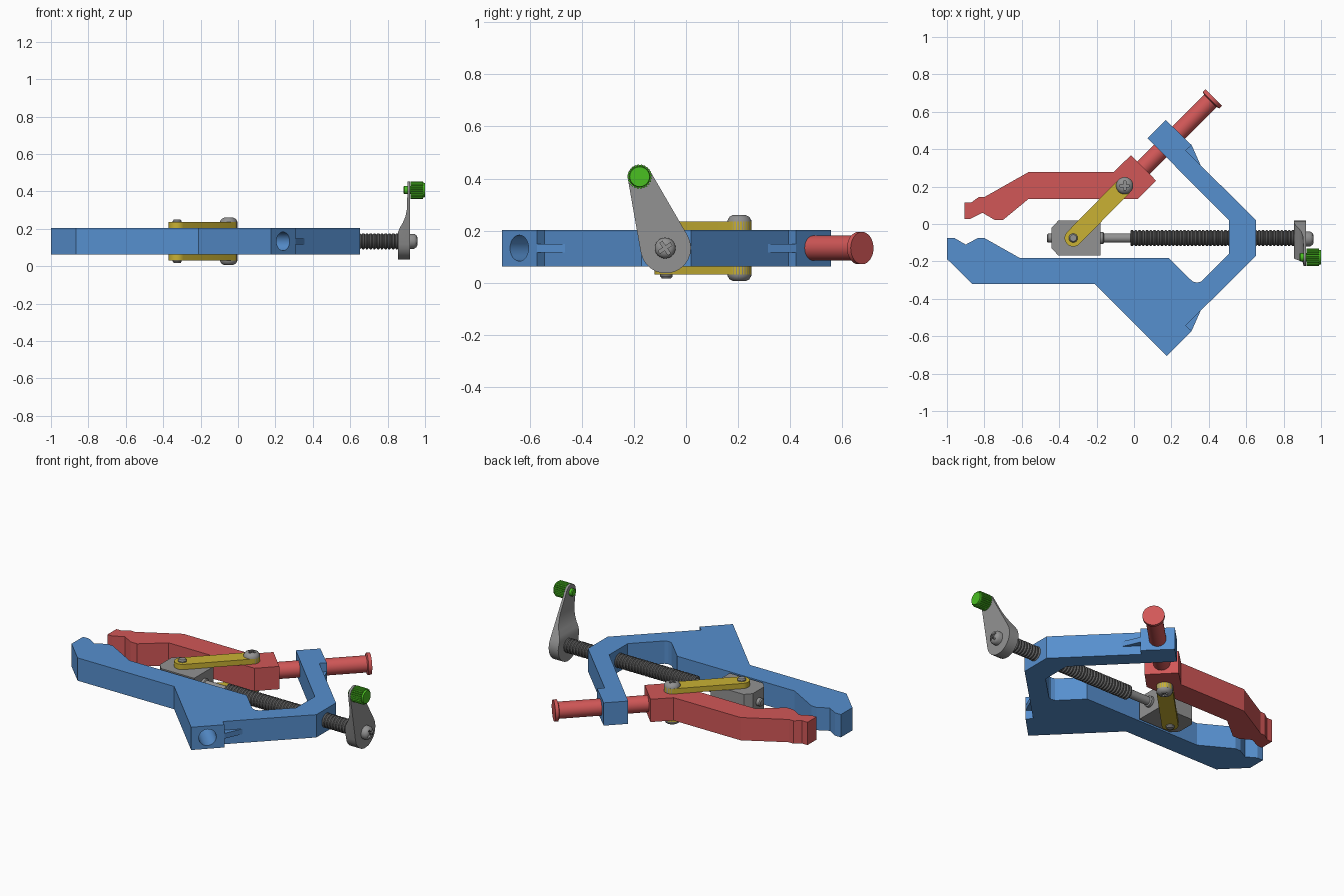
import bpy, bmesh, math
from mathutils import Matrix, Vector

if "Cube" in bpy.data.objects:
    bpy.data.objects.remove(bpy.data.objects["Cube"])

def material(name, r, g, b):
    m = bpy.data.materials.new(name)
    m.diffuse_color = [(c / 255) ** 2.2 for c in (r, g, b)] + [1]
    m.use_nodes = True
    m.node_tree.nodes["Principled BSDF"].inputs["Base Color"].default_value = m.diffuse_color
    return m

BLUE = material("blue", 87, 142, 205)
RED = material("red", 208, 88, 88)
YELLOW = material("yellow", 200, 176, 55)
GREY = material("grey", 145, 145, 145)
DARK = material("dark_grey", 100, 100, 100)
GREEN = material("green", 75, 190, 38)

BOT, TOP, MID = 0.063, 0.203, 0.133      # body thickness and centre height
AXIS_Y = -0.075                          # screw axis
YZ = Matrix(((0, 0, 1, 0), (1, 0, 0, 0), (0, 1, 0, 0), (0, 0, 0, 1)))
XZ = Matrix(((1, 0, 0, 0), (0, 0, 1, 0), (0, 1, 0, 0), (0, 0, 0, 1)))

def finish(name, bm, mat, smooth=False):
    bmesh.ops.recalc_face_normals(bm, faces=bm.faces)
    me = bpy.data.meshes.new(name)
    bm.to_mesh(me)
    bm.free()
    ob = bpy.data.objects.new(name, me)
    bpy.context.collection.objects.link(ob)
    me.materials.append(mat)
    if smooth:
        bpy.ops.object.select_all(action='DESELECT')
        ob.select_set(True)
        bpy.context.view_layer.objects.active = ob
        bpy.ops.object.shade_smooth_by_angle(angle=math.radians(35))
    return ob

def prism(name, pts, lo, hi, mat, matrix=Matrix(), smooth=False):
    """Extrude a 2D outline from lo to hi."""
    bm = bmesh.new()
    a = [bm.verts.new(matrix @ Vector((x, y, lo))) for x, y in pts]
    b = [bm.verts.new(matrix @ Vector((x, y, hi))) for x, y in pts]
    bm.faces.new(a)
    bm.faces.new(b)
    for i in range(len(pts)):
        j = (i + 1) % len(pts)
        bm.faces.new((a[i], a[j], b[j], b[i]))
    return finish(name, bm, mat, smooth)

def lathe(name, profile, base, direction, mat, segs=24):
    """Turn (distance, radius) pairs about a direction through base."""
    bm = bmesh.new()
    rot = Vector(direction).to_track_quat('Z', 'Y').to_matrix()
    rings = []
    for t, r in profile:
        rings.append([bm.verts.new(Vector(base) + rot @ Vector((
            r * math.cos(k * math.tau / segs), r * math.sin(k * math.tau / segs), t)))
            for k in range(segs)])
    for p, q in zip(rings, rings[1:]):
        for k in range(segs):
            bm.faces.new((p[k], p[k - 1], q[k - 1], q[k]))
    bm.faces.new(rings[0])
    bm.faces.new(rings[-1])
    return finish(name, bm, mat, True)

def boolean(ob, cutter, op='DIFFERENCE'):
    m = ob.modifiers.new("cut", 'BOOLEAN')
    m.operation, m.object, m.solver = op, cutter, 'EXACT'
    bpy.ops.object.select_all(action='DESELECT')
    bpy.context.view_layer.objects.active = ob
    ob.select_set(True)
    bpy.ops.object.modifier_apply(modifier=m.name)
    bpy.data.objects.remove(cutter)

def inset(pts, d):
    """Offset a clockwise outline inward by d with mitred corners."""
    out = []
    for i, p in enumerate(pts):
        p, a, b = Vector(p), Vector(pts[i - 1]), Vector(pts[(i + 1) % len(pts)])
        e, f = (p - a).normalized(), (b - p).normalized()
        n, m = Vector((e.y, -e.x)), Vector((f.y, -f.x))
        out.append(p + (n + m) * d / (1 + n.dot(m)))
    return out

def capsule(c0, r0, c1, r1, steps=14):
    """Outline around two circles joined by tangents."""
    d = Vector(c1) - Vector(c0)
    ang, half = math.atan2(d.y, d.x), math.acos((r0 - r1) / d.length)
    pts = []
    for c, r, s, e in ((c1, r1, ang - half, ang + half),
                       (c0, r0, ang + half, ang + math.tau - half)):
        for k in range(steps + 1):
            t = s + (e - s) * k / steps
            pts.append((c[0] + r * math.cos(t), c[1] + r * math.sin(t)))
    return pts

# Frame: lower handle, rear bridge and slide block in one outline
jaw = [(-1, -.187), (-1, -.075), (-.96, -.075), (-.90, -.11), (-.835, -.075),
       (-.80, -.075), (-.61, -.182), (.187, -.182)]
heel = [(.176, -.706), (-.21, -.32), (-.866, -.32)]
frame = prism("frame", jaw + [
    (.30, -.295), (.315, -.308), (.338, -.314), (.36, -.307), (.508, -.16),
    (.508, .02), (.072, .458), (.17, .556), (.308, .422), (.277, .393),
    (.652, .02), (.652, -.17), (.277, -.543), (.308, -.572)] + heel, BOT, TOP, BLUE)

# Decorative groove following the handle edge
handle = jaw + [(.416, -.405), (.272, -.543), (.306, -.576)] + heel
groove = prism("groove_cutter", inset(handle, .02), TOP - .014, TOP + .05, BLUE)
island = prism("island_cutter", inset(handle, .034), TOP - .1, TOP + .1, BLUE)
boolean(groove, island)
boolean(frame, groove)

# Socket in the heel of the handle
boolean(frame, lathe("socket_cutter", [(0, .05), (.3, .05)], (.28, -.679, MID), (-1, 1, 0), BLUE))

# Central ribs beside the two blocks, mirrored about the screw axis
for side, s in (("upper", 1), ("lower", -1)):
    pts = [(x, AXIS_Y + s * y) for x, y in ((.308, .497), (.25, .47), (.34, .37), (.358, .385))]
    prism(side + "_rib", pts, MID - .016, MID + .016, BLUE)

# Moving jaw, its guide rod and end flange
prism("moving_jaw", [
    (-.906, .027), (-.906, .115), (-.87, .115), (-.83, .144), (-.80, .144), (-.565, .277),
    (-.11, .277), (-.016, .368), (.118, .232), (.02, .133), (-.565, .133),
    (-.70, .022), (-.745, .022), (-.81, .06), (-.875, .027)], BOT, TOP, RED)
lathe("guide_rod", [(0, .048), (.535, .048), (.54, .062), (.56, .062)],
      (.03, .28, MID), (1, 1, 0), RED, 32)

# Sliding block with pointed left corners and end screw
prism("slider", [(-.44, -.13), (-.44, -.02), (-.405, .018), (-.18, .018),
                 (-.18, -.168), (-.405, -.168)], BOT, TOP, GREY)
lathe("slider_screw", [(0, .024), (.03, .024), (.036, .018)], (-.43, AXIS_Y, MID), (-1, 0, 0), GREY)

# Links and pivots above and below the body
pivot, pin = (-.05, .205), (-.325, AXIS_Y)
for side, s in (("top", 1), ("bottom", -1)):
    face = MID + s * .07
    lo, hi = sorted((face, face + s * .032))
    prism(side + "_link", capsule(pin, .046, pivot, .046), lo, hi, YELLOW, smooth=True)
    lathe(side + "_pin", [(-.01, .024), (.038, .024), (.046, .018)],
          (*pin, face), (0, 0, s), GREY)
    head = lathe(side + "_pivot_screw", [(-.01, .046), (.036, .046), (.05, .038), (.057, .024)],
                 (*pivot, face), (0, 0, s), GREY)
    for w, h in ((.024, .006), (.006, .024)):
        x, y = pivot
        boolean(head, prism("slot_cutter", [(x - w, y - h), (x + w, y - h), (x + w, y + h),
                (x - w, y + h)], face + s * .046, face + s * .09, GREY))

# Lead screw: plain neck, then ridged thread
lathe("screw_neck", [(0, .033), (.025, .033), (.03, .025), (.18, .025)],
      (-.19, AXIS_Y, MID), (1, 0, 0), GREY)
pitch, turns = .02, 44
thread = []
for k in range(turns):
    thread += [(k * pitch, .036), (k * pitch + .006, .043), (k * pitch + .013, .043)]
lathe("lead_screw", thread + [(turns * pitch, .036)], (-.02, AXIS_Y, MID), (1, 0, 0), DARK)

# Crank: tapered plate trimmed to a thin arm with a thick hub
knob = (-.178, .407)
crank = prism("crank", capsule((-.078, MID), .097, knob, .046), .84, .94, GREY, YZ)
trim = prism("trim_cutter", [(.92, 0), (.92, .5), (.907, .5), (.904, .31), (.895, .265), (.88, .23),
                             (.865, .205), (.855, .18), (.855, 0)], -.5, .3, GREY, XZ)
boolean(crank, trim, 'INTERSECT')
bpy.ops.object.shade_smooth_by_angle(angle=math.radians(30))

# Crank screw with cross slot
head = lathe("crank_screw", [(-.01, .04), (.022, .04), (.034, .032), (.04, .02)],
             (.92, AXIS_Y - .005, MID), (1, 0, 0), GREY)
for a in (.6, .6 + math.pi / 2):
    u, v = Vector((math.cos(a), math.sin(a))) * .028, Vector((-math.sin(a), math.cos(a))) * .006
    c = Vector((AXIS_Y - .005, MID))
    boolean(head, prism("slot_cutter", [c + u + v, c - u + v, c - u - v, c + u - v],
                        .943, .99, GREY, YZ))

# Fluted knob and its pin through the arm
ribs = 24
prism("knob", [(knob[0] + r * math.cos(t), knob[1] + r * math.sin(t))
               for k in range(ribs) for o, r in ((0, .042), (.25, .047), (.6, .047), (.85, .042))
               for t in [(k + o) * math.tau / ribs]], .922, .99, GREEN, YZ)
lathe("knob_cap", [(0, .04), (.01, .038)], (.99, *knob), (1, 0, 0), GREEN)
lathe("knob_pin", [(0, .018), (.005, .022), (.04, .022)], (.885, *knob), (1, 0, 0), GREEN)
